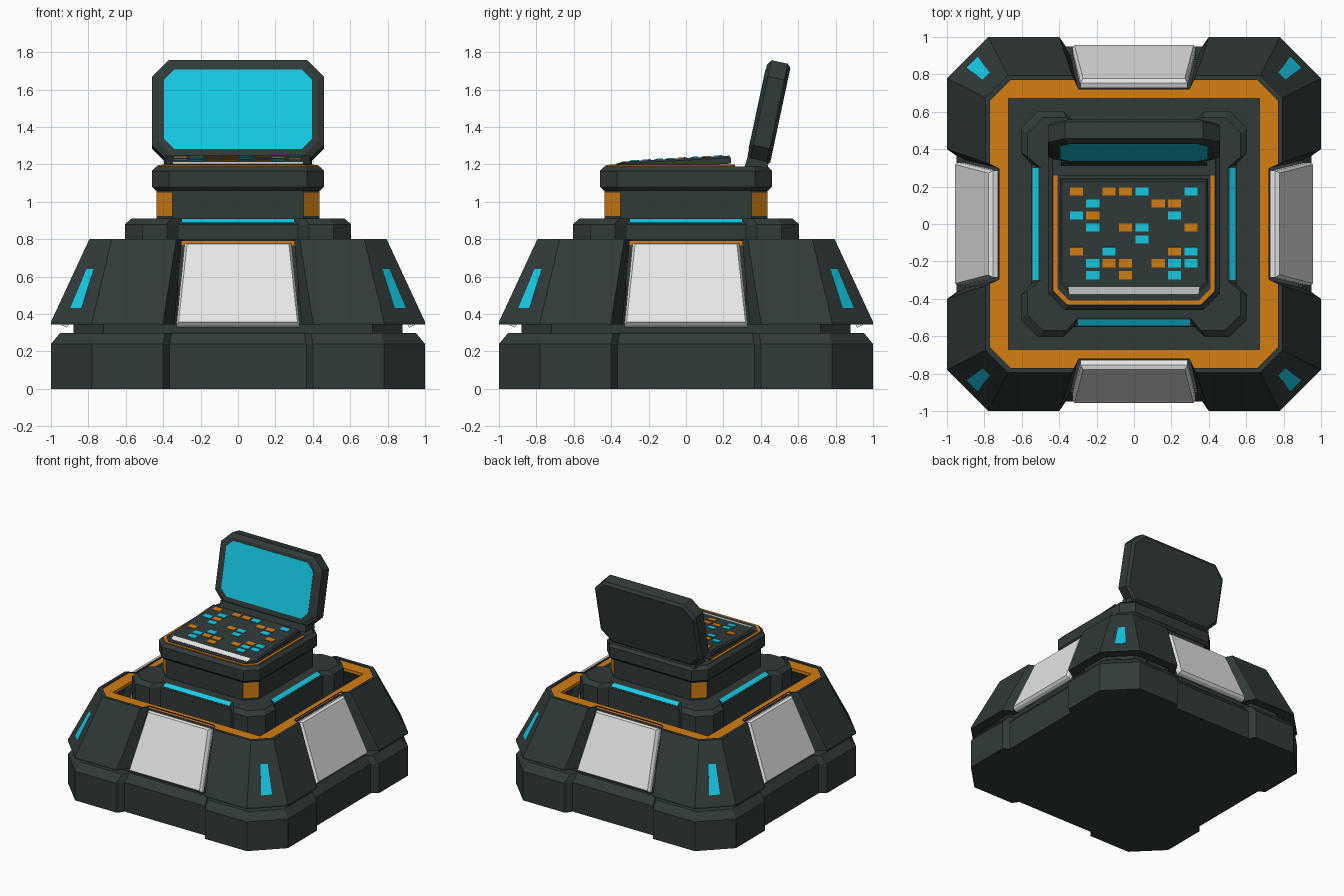
import bpy, bmesh
from math import radians
from mathutils import Matrix, Vector

cube = bpy.data.objects.get("Cube")
if cube:
    bpy.data.objects.remove(cube, do_unlink=True)


def material(name, rgb):
    m = bpy.data.materials.new(name)
    m.use_nodes = True
    m.diffuse_color = (*rgb, 1)
    m.node_tree.nodes["Principled BSDF"].inputs["Base Color"].default_value = (*rgb, 1)
    return m


DARK, ORANGE, CYAN, WHITE = range(4)
MATERIALS = [material("dark green grey", (.031, .042, .042)),
             material("orange", (.66, .21, .006)),
             material("cyan", (.008, .6, .8)),
             material("light grey", (.8, .8, .8))]


def loft(name, rings, color=DARK, paint=None, skip=None, caps=True, at=Matrix()):
    """Skin a stack of (outline, height) rings; paint and skip take (strip, side)."""
    bm = bmesh.new()
    rows = [[bm.verts.new(at @ Vector((x, y, z))) for x, y in pts] for pts, z in rings]
    n = len(rows[0])
    for s, (a, b) in enumerate(zip(rows, rows[1:])):
        for k in range(n):
            if skip and skip(s, k):
                continue
            j = (k + 1) % n
            f = bm.faces.new((a[k], a[j], b[j], b[k]))
            f.material_index = paint(s, k) if paint else color
    if caps:
        bm.faces.new(rows[0][::-1]).material_index = color
        bm.faces.new(rows[-1]).material_index = color
    bmesh.ops.remove_doubles(bm, verts=bm.verts, dist=.0001)
    mesh = bpy.data.meshes.new(name)
    bm.to_mesh(mesh)
    bm.free()
    for m in MATERIALS:
        mesh.materials.append(m)
    ob = bpy.data.objects.new(name, mesh)
    bpy.context.collection.objects.link(ob)
    return ob


def fourfold(side):
    """Repeat one side's points around the square."""
    pts = []
    for _ in range(4):
        pts += side
        side = [(-y, x) for x, y in side]
    return pts


def octagon(h, c):
    return fourfold([(-c, -h), (c, -h)])


def lobed(h, c, n, m, d):
    """Chamfered square with a notch of depth d in each side."""
    return fourfold([(-c, -h), (-n, -h), (-m, d - h), (m, d - h), (n, -h), (c, -h)])


def box(w, y0, y1, top=None):
    t = w if top is None else top
    return [(-w, y0), (w, y0), (t, y1), (-t, y1)]


def frame(x, y, z, tilt=0, turn=0):
    return (Matrix.Rotation(radians(turn), 4, 'Z') @ Matrix.Translation((x, y, z))
            @ Matrix.Rotation(radians(tilt), 4, 'X'))


# Base and the recessed core above it
foot = lobed(1, .78, .4, .365, .05)
loft("base", [(foot, 0), (foot, .24), (lobed(.95, .76, .39, .355, .05), .3)])
loft("core", [(octagon(.88, .72), .28), (octagon(.88, .72), .347)])

# Hollow skirt with an orange ledge around a square opening
hem = lobed(1, .78, .4, .34, .1)
rim = lobed(.77, .66, .32, .295, .05)
hole = lobed(.67, .67, .32, .295, 0)
inner = lobed(.92, .74, .42, .36, .1)
loft("skirt", [(inner, .345), (hem, .345), (hem, .358), (lobed(.795, .675, .33, .3, .07), .8),
               (rim, .8), (rim, .79), (hole, .79), (hole, .765),
               (lobed(.73, .64, .34, .31, .03), .765), (inner, .345)],
     paint=lambda s, k: ORANGE if 5 <= s <= 7 else DARK,
     skip=lambda s, k: k % 6 == 2 and s in (0, 1, 2, 8), caps=False)

# Side panels and corner lights
for i, side in enumerate(("front", "left", "back", "right")):
    loft(side + "_panel", [(box(.33, 0, .48, .285), -.05), (box(.33, 0, .48, .285), -.02),
                           (box(.318, .01, .465, .272), 0)],
         WHITE, at=frame(0, -.96, .347, 67, 90 * i))
    loft("corner_light_%d" % (i + 1), [(box(.042, -.15, .15, .022), -.003),
                                       (box(.042, -.15, .15, .022), .004)],
         CYAN, at=frame(0, -1.153, .565, 62.7, 45 + 90 * i))
    loft(side + "_light_strip", [(box(.3, -.018, .018), -.003), (box(.3, -.018, .018), .004)],
         CYAN, at=frame(0, -.525, .895, 31, 90 * i))

# Pedestal, column with orange corners, and head
step = lobed(.605, .51, .38, .32, .055)
loft("pedestal", [(step, .34), (step, .88), (lobed(.57, .485, .36, .3, .07), .91)])
loft("column", [(octagon(.435, .35), .91), (octagon(.435, .35), .925),
                (octagon(.435, .35), 1.05), (octagon(.435, .35), 1.07)],
     paint=lambda s, k: ORANGE if s == 1 and k % 2 else DARK)
loft("head", [(octagon(.44, .36), 1.06), (octagon(.46, .37), 1.08),
              (octagon(.46, .37), 1.165), (octagon(.435, .355), 1.19)])


def tray(w, c, front, back):
    """Rectangle with the two front corners cut by c."""
    return [(c - w, front), (w - c, front), (w, front + c), (w, back), (-w, back), (-w, front + c)]


# Orange trim and the tray inside it
loft("trim", [(tray(.43, .07, -.43, .26), 1.185), (tray(.43, .07, -.43, .26), 1.196)], ORANGE)
loft("tray", [(tray(.41, .065, -.41, .262), 1.185), (tray(.41, .065, -.41, .262), 1.2)])

# Tilted keyboard with a light front bevel
desk = frame(0, -.375, 1.2, 3.2)
loft("keyboard", [(tray(.395, .05, 0, .615), -.03), (tray(.395, .05, 0, .615), .002),
                  (tray(.385, .035, .04, .605), .013)],
     paint=lambda s, k: WHITE if s == 1 and k == 0 else DARK, at=desk)

# Keys: O is orange, C is cyan
KEYS = ("O.OOC..C", ".C...OO.", "CO....C.", ".C.OC..O",
        "....C...", "O.C...OC", ".COO.OCC", ".C.O..C.")
for r, row in enumerate(KEYS):
    for c, key in enumerate(row):
        if key != ".":
            spot = desk @ Matrix.Translation((-.308 + .0875 * c, .55 - .064 * r, .012))
            loft("key_%d_%d" % (r, c), [(box(.035, -.022, .022), 0), (box(.035, -.022, .022), .006)],
                 ORANGE if key == "O" else CYAN, at=spot)


def plate(w, y0, y1, c):
    """Rectangle with all four corners cut by c."""
    return [(c - w, y0), (w - c, y0), (w, y0 + c), (w, y1 - c),
            (w - c, y1), (c - w, y1), (-w, y1 - c), (-w, y0 + c)]


# Leaning display and its hinge
lean = frame(0, .385, 1.205, 78)
loft("display_case", [(plate(.44, .02, .535, .085), -.063), (plate(.46, 0, .555, .09), -.045),
                      (plate(.46, 0, .555, .09), .045), (plate(.43, .03, .525, .08), .063)], at=lean)
loft("display_screen", [(plate(.395, .065, .5, .055), .06), (plate(.395, .065, .5, .055), .066)],
     CYAN, at=lean)
loft("hinge", [(box(.39, .31, .44), 1.18), (box(.39, .33, .43), 1.24)])
